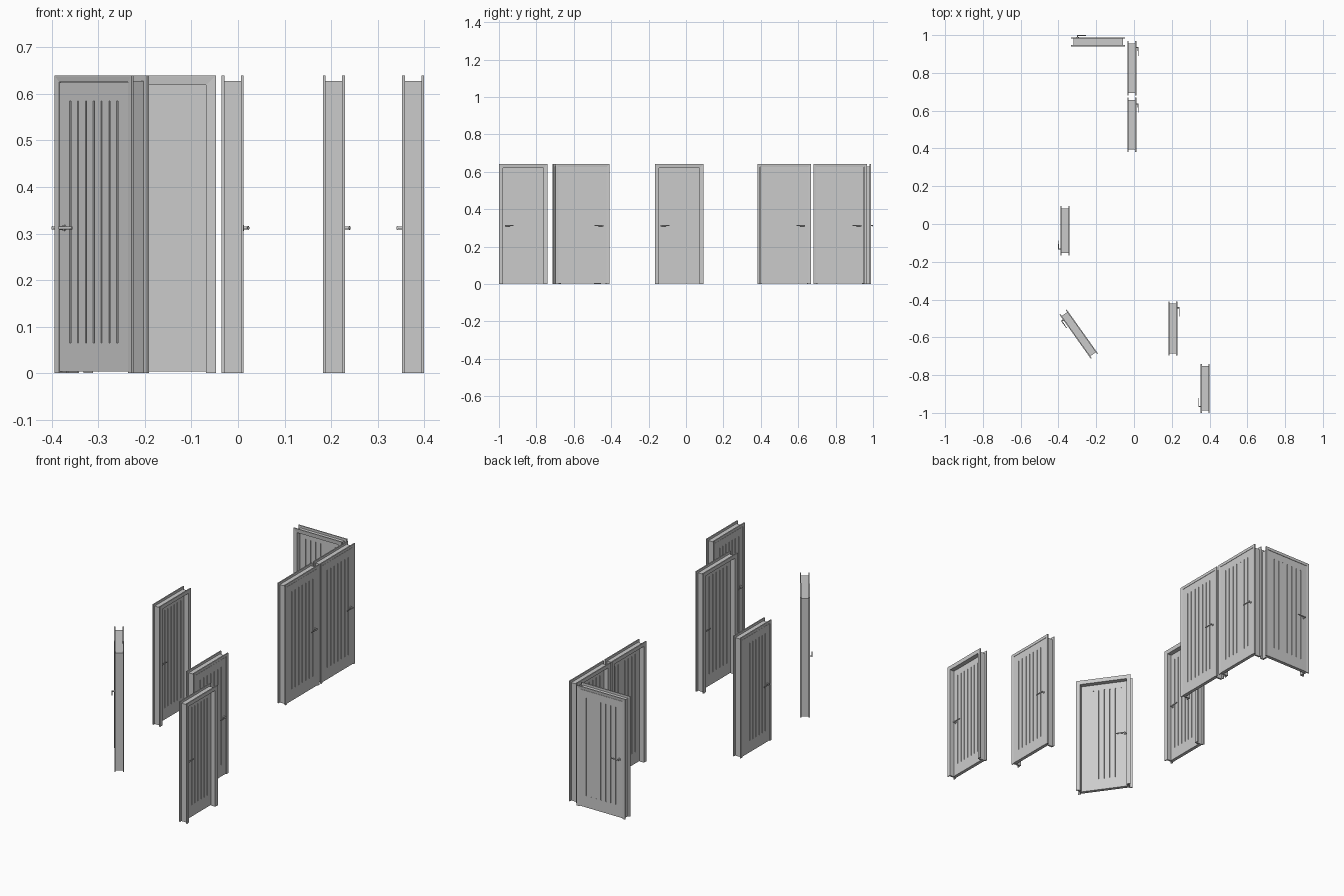
import bpy, bmesh, math
from mathutils import Matrix, Vector

if "Cube" in bpy.data.objects:
    bpy.data.objects.remove(bpy.data.objects["Cube"])

H = 0.64          # overall height
D = 0.0235        # half depth of a framed door
FACE = 0.0215     # leaf surface on the opening side
BACK = 0.0035     # leaf surface on the recessed side


def finish(bm, name, place, smooth=False):
    bmesh.ops.recalc_face_normals(bm, faces=bm.faces)
    mesh = bpy.data.meshes.new(name)
    bm.to_mesh(mesh)
    bm.free()
    ob = bpy.data.objects.new(name, mesh)
    bpy.context.collection.objects.link(ob)
    ob.matrix_world = place
    if smooth:
        bpy.ops.object.select_all(action='DESELECT')
        ob.select_set(True)
        bpy.context.view_layer.objects.active = ob
        bpy.ops.object.shade_smooth_by_angle(angle=math.radians(35))


def add_box(bm, lo, hi):
    lo, hi = Vector(lo), Vector(hi)
    m = Matrix.Translation((lo + hi) / 2) @ Matrix.Diagonal((*(hi - lo), 1))
    return bmesh.ops.create_cube(bm, size=1, matrix=m)


def u_frame(name, half, profile, place):
    """Mitred profile (inset, depth) swept up, across and down."""
    bm = bmesh.new()
    rings = [[] for _ in range(4)]
    for i, y in profile:
        x, z = half - i, H - i
        for ring, co in zip(rings, ((-x, y, 0), (-x, y, z), (x, y, z), (x, y, 0))):
            ring.append(bm.verts.new(co))
    n = len(profile)
    for a, b in zip(rings, rings[1:]):
        for k in range(n):
            j = (k + 1) % n
            bm.faces.new((a[k], a[j], b[j], b[k]))
    bm.faces.new(rings[0])
    bm.faces.new(rings[3])
    finish(bm, name, place)


def leaf(name, half, place):
    """Slab with seven vertical grooves cut into both faces."""
    bm = bmesh.new()
    w = half - 0.0158
    add_box(bm, (-w, BACK, 0.003), (w, FACE, H - 0.0158))
    step, gw, z0, z1 = half * 0.204, 0.002, 0.065, 0.585
    centres = [k * step for k in range(-3, 4)]
    cuts = [((c + s, 0, 0), (1, 0, 0)) for c in centres for s in (-gw, gw)]
    cuts += [((0, 0, z), (0, 0, 1)) for z in (z0, z1)]
    for co, no in cuts:
        bmesh.ops.bisect_plane(bm, geom=bm.verts[:] + bm.edges[:] + bm.faces[:],
                               plane_co=co, plane_no=no)
    bm.normal_update()
    slots = []
    for f in bm.faces:
        c = f.calc_center_median()
        if abs(f.normal.y) > 0.9 and z0 < c.z < z1 and any(abs(c.x - g) < gw for g in centres):
            slots.append(f)
    for f in bmesh.ops.extrude_discrete_faces(bm, faces=slots)['faces']:
        c = f.calc_center_median()
        inward = -0.003 if c.y > (FACE + BACK) / 2 else 0.003
        bmesh.ops.translate(bm, verts=f.verts[:], vec=(0, inward, 0))
    finish(bm, name, place)


def handle(name, half, end, out, surface, place):
    """Rose, stem and lever standing off one face."""
    bm = bmesh.new()
    x, z = end * (half - 0.034), 0.312

    def rod(r, y0, y1):
        m = Matrix.Translation((x, surface + out * (y0 + y1) / 2, z)) @ Matrix.Rotation(math.pi / 2, 4, 'X')
        bmesh.ops.create_cone(bm, cap_ends=True, segments=16, radius1=r, radius2=r,
                              depth=y1 - y0, matrix=m)
    rod(0.0065, 0, 0.003)
    rod(0.003, 0.002, 0.014)
    m = Matrix.Translation((x - end * 0.021, surface + out * 0.012, z)) \
        @ Matrix.Rotation(-end * math.pi / 2, 4, 'Y') @ Matrix.Diagonal((1.2, 0.7, 1, 1))
    bmesh.ops.create_cone(bm, cap_ends=True, segments=12, radius1=0.0035,
                          radius2=0.0025, depth=0.048, matrix=m)
    finish(bm, name, place, smooth=True)


def door(n, x, y, width, angle, end=-1):
    place = Matrix.Translation((x, y, 0)) @ Matrix.Rotation(math.radians(angle), 4, 'Z')
    h = width / 2
    # architraves, thicker on the outer edge
    u_frame(f"opening_trim_{n}", h, [(0, D - .006), (0, D), (.003, D), (.0145, D - .0015),
                                     (.0145, D - .006)], place)
    u_frame(f"recess_trim_{n}", h, [(0, .006 - D), (0, -D), (.003, -D), (.021, .002 - D),
                                    (.021, .006 - D)], place)
    # jamb with the rebate that stops the leaf
    u_frame(f"jamb_{n}", h, [(.012, D - .005), (.012, .005 - D), (.021, .005 - D),
                             (.021, .0033), (.0152, .0033), (.0152, D - .005)], place)
    leaf(f"door_leaf_{n}", h, place)
    handle(f"outer_handle_{n}", h, end, 1, FACE, place)
    handle(f"inner_handle_{n}", h, end, -1, BACK, place)


# centre x, centre y, width, turn, handle end
DOORS = [(-0.19, 0.9645, 0.285, 0),
         (-0.0115, 0.825, 0.287, -90),
         (-0.0115, 0.525, 0.287, -90),
         (-0.3655, -0.036, 0.26, 90),
         (-0.2925, -0.583, 0.285, 125.4, 1),
         (0.206, -0.553, 0.287, -90),
         (0.3765, -0.87, 0.26, 90)]
for n, d in enumerate(DOORS, 1):
    door(n, *d)
